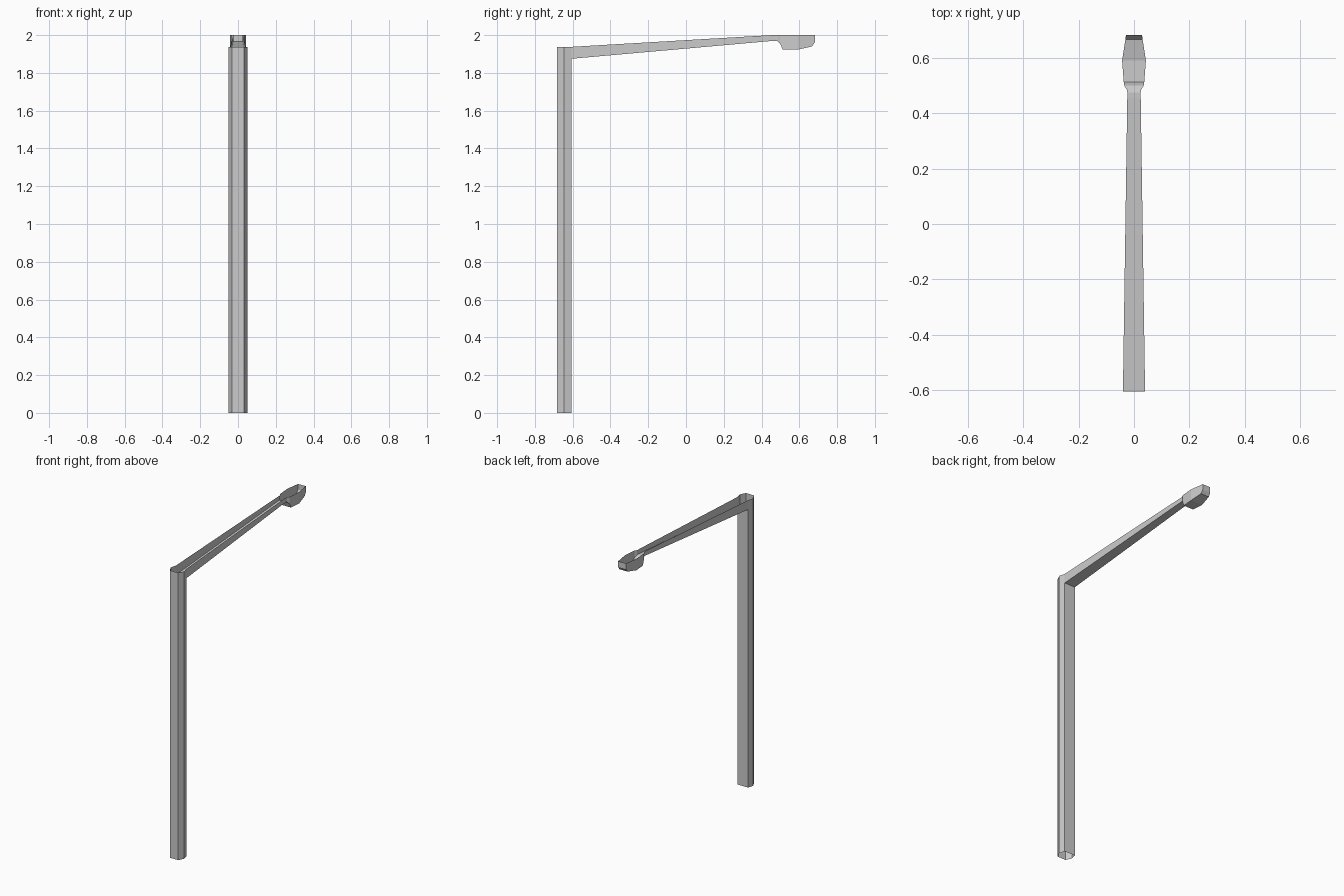
import bpy

if "Cube" in bpy.data.objects:
    bpy.data.objects.remove(bpy.data.objects["Cube"])


def make_object(name, verts, faces):
    mesh = bpy.data.meshes.new(name)
    mesh.from_pydata(verts, [], faces)
    mesh.update()
    obj = bpy.data.objects.new(name, mesh)
    bpy.context.collection.objects.link(obj)
    return obj


def channel(name, stations, cap_end=False):
    """Open-topped U channel lofted along y; station = (y, half width, top z, bottom z)."""
    verts, faces = [], []
    for y, w, top, bottom in stations:
        verts += [(w, y, top), (w, y, bottom), (-w, y, bottom), (-w, y, top)]
    for s in range(len(stations) - 1):
        a, b = s * 4, s * 4 + 4
        faces += [(a + k, a + k + 1, b + k + 1, b + k) for k in range(3)]
    if cap_end:
        n = len(verts)
        faces.append((n - 4, n - 3, n - 2, n - 1))
    # wind the faces so they point outward
    return make_object(name, verts, [f[::-1] for f in faces] if not cap_end
                       else [f[::-1] for f in faces[:-1]] + [faces[-1][::-1]])


POLE_TOP, ARM_BOTTOM, BACK = 1.938, 1.875, -0.605

# Pole: open hexagonal tube, back wall stops where the arm channel joins
half = [(0.04, BACK), (0.05, -0.645), (0.031, -0.682)]
ring = [(-x, y) for x, y in half] + [(x, y) for x, y in reversed(half)]
verts = [(x, y, 0) for x, y in ring] + [(x, y, POLE_TOP) for x, y in ring]
faces = [(i, i + 1, i + 7, i + 6) for i in range(5)]
verts += [(0.04, BACK, ARM_BOTTOM), (-0.04, BACK, ARM_BOTTOM)]
faces.append((5, 0, 13, 12))
make_object("pole", verts, faces)

# Arm: tapering channel rising toward the lamp
arm_end = (0.475, 0.024, 2.0, 1.97)
channel("arm", [(BACK, 0.04, POLE_TOP, ARM_BOTTOM), (0.455, 0.0243, 2.0, 1.969), arm_end])

# Lamp head: bulging open-topped shell with a closed tip
channel("lamp_head", [
    arm_end,
    (0.485, 0.026, 2.0, 1.967),
    (0.50, 0.035, 2.0, 1.953),
    (0.512, 0.037, 2.0, 1.923),
    (0.59, 0.043, 2.0, 1.923),
    (0.667, 0.031, 2.0, 1.94),
    (0.682, 0.029, 2.0, 1.962),
], cap_end=True)
